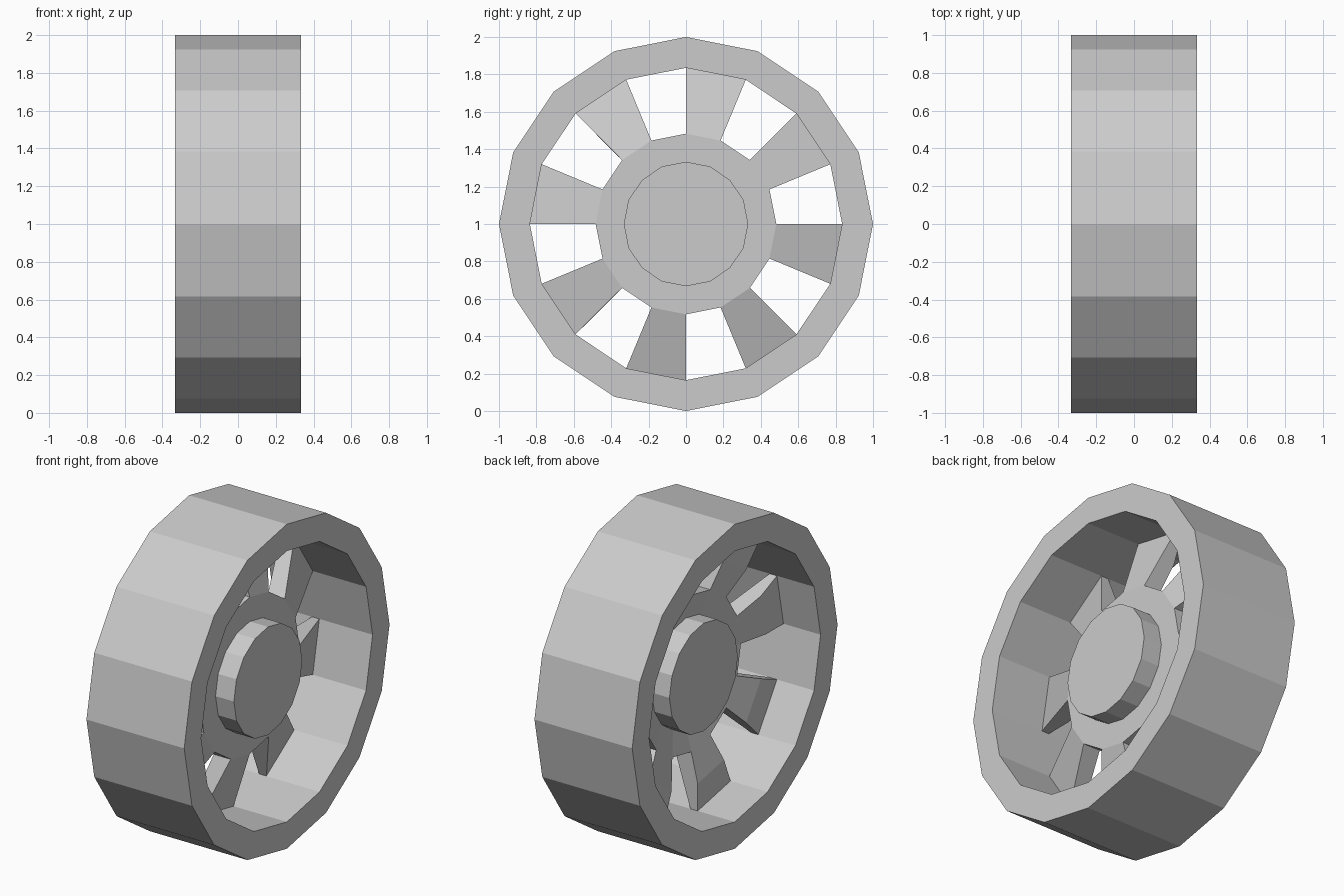
import bpy, bmesh, math

if "Cube" in bpy.data.objects:
    bpy.data.objects.remove(bpy.data.objects["Cube"])

N = 16  # sides around the wheel axle (x axis, centred at z = 1)


def sweep(name, profile, spans, full=False):
    """Turn a closed (radius, x) outline around the axle over each (start, steps) span."""
    bm = bmesh.new()
    for start, steps in spans:
        count = steps if full else steps + 1
        rings = []
        for i in range(count):
            a = math.tau * (start + i) / N
            rings.append([bm.verts.new((x, r * math.cos(a), 1 + r * math.sin(a)))
                          for r, x in profile])
        for i in range(steps):
            p, q = rings[i], rings[(i + 1) % count]
            for j in range(len(profile)):
                k = (j + 1) % len(profile)
                bm.faces.new((p[j], p[k], q[k], q[j]))
        if not full:
            bm.faces.new(rings[0])
            bm.faces.new(rings[-1][::-1])
    bmesh.ops.recalc_face_normals(bm, faces=bm.faces)
    mesh = bpy.data.meshes.new(name)
    bm.to_mesh(mesh)
    bm.free()
    obj = bpy.data.objects.new(name, mesh)
    bpy.context.collection.objects.link(obj)
    return obj


# Outer rim
W = 0.333
sweep("rim", [(1, -W), (1, W), (0.835, W), (0.835, -W)], [(0, N)], full=True)

# Central hub with flat caps
bm = bmesh.new()
ends = []
for x in (-0.12, 0.205):
    ends.append([bm.verts.new((x, 0.333 * math.cos(math.tau * i / N),
                               1 + 0.333 * math.sin(math.tau * i / N))) for i in range(N)])
    bm.faces.new(ends[-1])
for i in range(N):
    k = (i + 1) % N
    bm.faces.new((ends[0][i], ends[0][k], ends[1][k], ends[1][i]))
bmesh.ops.recalc_face_normals(bm, faces=bm.faces)
hub_mesh = bpy.data.meshes.new("hub")
bm.to_mesh(hub_mesh)
bm.free()
bpy.context.collection.objects.link(bpy.data.objects.new("hub", hub_mesh))

# Collar around the hub
sweep("hub_collar", [(0.333, 0.08), (0.483, 0.08), (0.483, -0.036), (0.333, 0.0)],
      [(0, N)], full=True)

# Eight dished spokes, each one side wide, with a flat foot at the rim
sweep("spokes", [(0.483, 0.08), (0.835, -0.03), (0.835, -0.08), (0.667, -0.08), (0.483, -0.036)],
      [(i, 1) for i in range(1, N, 2)])
